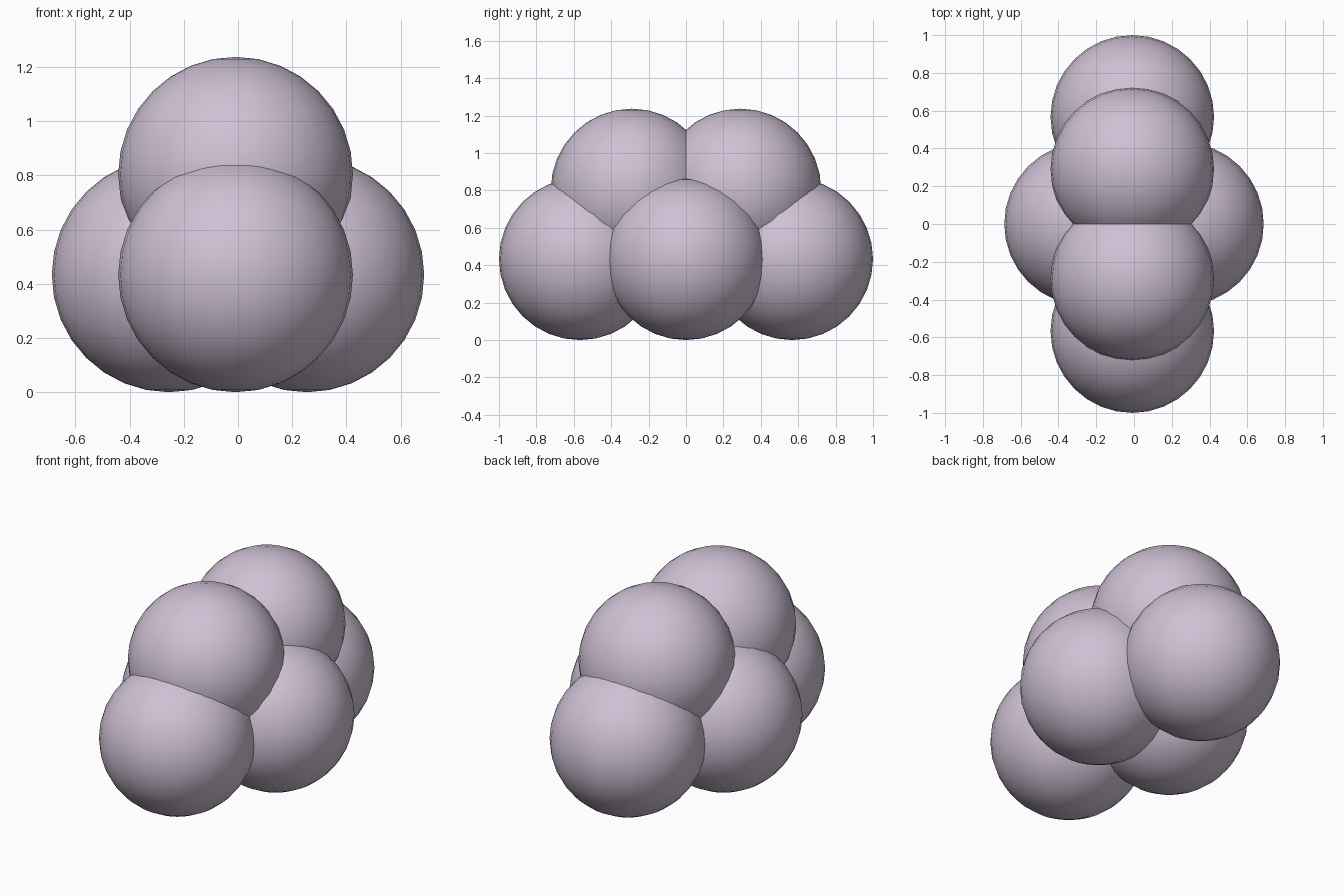
import bpy

if "Cube" in bpy.data.objects:
    bpy.data.objects.remove(bpy.data.objects["Cube"])

R = 0.433

mat = bpy.data.materials.new("pale_lilac")
mat.diffuse_color = (0.62, 0.53, 0.66, 1)
mat.use_nodes = True
mat.node_tree.nodes["Principled BSDF"].inputs["Base Color"].default_value = mat.diffuse_color


def ball(name, x, y, z):
    bpy.ops.mesh.primitive_uv_sphere_add(segments=32, ring_count=16, radius=R, location=(x, y, z))
    obj = bpy.context.object
    obj.name = name
    obj.data.materials.append(mat)
    bpy.ops.object.shade_smooth()


# Lower ring of four balls: left/right, front/back
for side, s in (("left", -1), ("right", 1)):
    ball(f"lower_{side}_ball", s * 0.254, 0, R)
for side, s in (("front", -1), ("back", 1)):
    ball(f"lower_{side}_ball", -0.009, s * 0.567, R)
    # Upper pair resting on the ring
    ball(f"upper_{side}_ball", -0.009, s * 0.29, 0.804)
